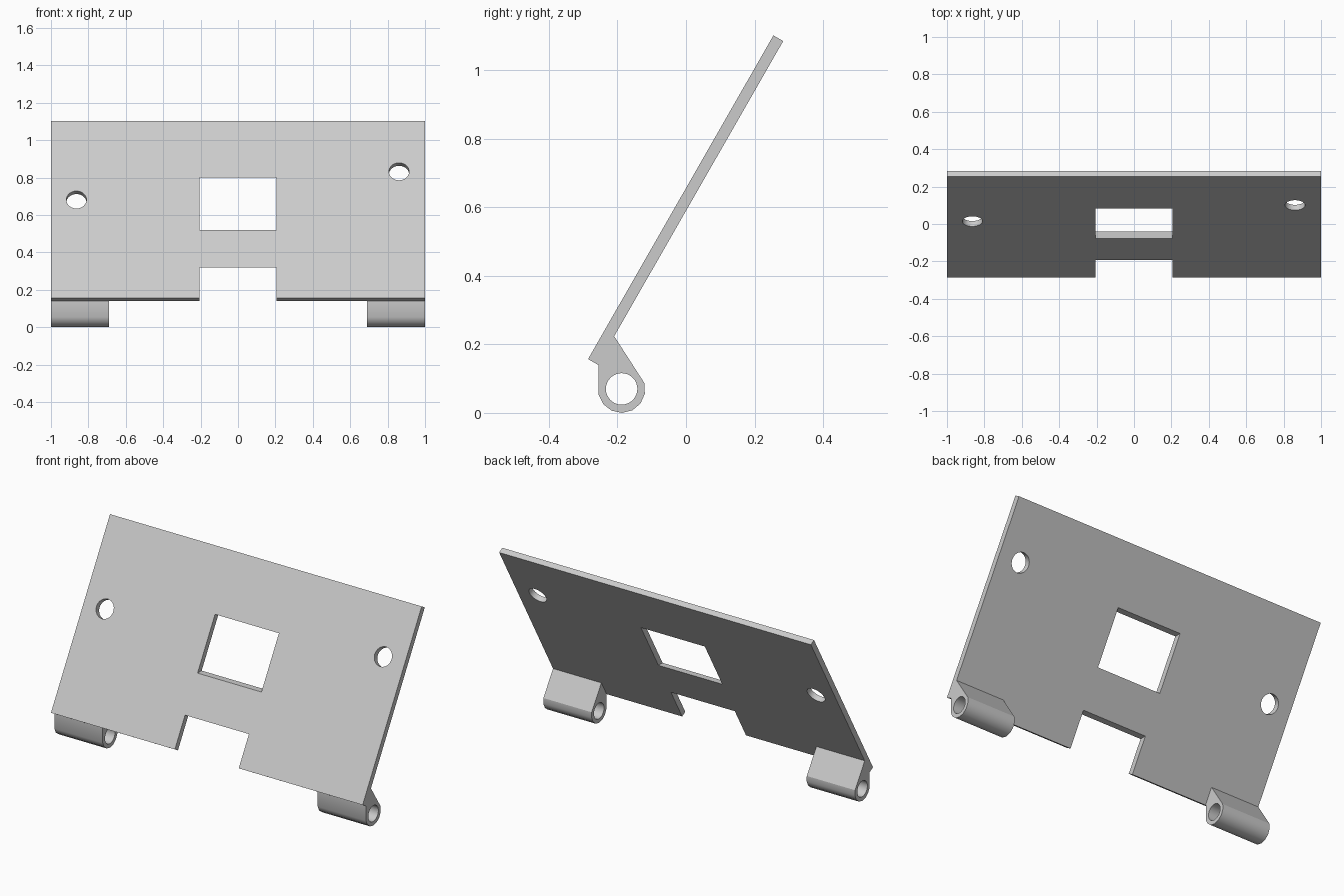
import bpy
import bmesh
from math import radians, sin, cos
from mathutils import Matrix

cube = bpy.data.objects.get("Cube")
if cube:
    bpy.data.objects.remove(cube, do_unlink=True)

grey = bpy.data.materials.new("light grey")
grey.use_nodes = True
grey.diffuse_color = (0.6, 0.6, 0.6, 1)
grey.node_tree.nodes["Principled BSDF"].inputs["Base Color"].default_value = (0.6, 0.6, 0.6, 1)


def add_object(name, bm):
    bmesh.ops.recalc_face_normals(bm, faces=bm.faces[:])
    mesh = bpy.data.meshes.new(name)
    bm.to_mesh(mesh)
    bm.free()
    mesh.materials.append(grey)
    obj = bpy.data.objects.new(name, mesh)
    bpy.context.collection.objects.link(obj)
    return obj


def prism(name, profile, x0, x1):
    """Extrude a (y, z) outline along x."""
    bm = bmesh.new()
    face = bm.faces.new([bm.verts.new((x0, y, z)) for y, z in profile])
    ext = bmesh.ops.extrude_face_region(bm, geom=[face])
    verts = [v for v in ext["geom"] if isinstance(v, bmesh.types.BMVert)]
    bmesh.ops.translate(bm, verts=verts, vec=(x1 - x0, 0, 0))
    return add_object(name, bm)


def cylinder(name, radius, depth, location, axis, angle):
    bm = bmesh.new()
    bmesh.ops.create_cone(bm, cap_ends=True, segments=32, radius1=radius, radius2=radius,
                          depth=depth,
                          matrix=Matrix.Translation(location) @ Matrix.Rotation(angle, 4, axis))
    return add_object(name, bm)


def activate(obj):
    bpy.ops.object.select_all(action='DESELECT')
    obj.select_set(True)
    bpy.context.view_layer.objects.active = obj


def cut(obj, cutter):
    cutter.hide_render = True
    mod = obj.modifiers.new("cut", 'BOOLEAN')
    mod.operation = 'DIFFERENCE'
    mod.solver = 'EXACT'
    mod.object = cutter
    activate(obj)
    bpy.ops.object.modifier_apply(modifier=mod.name)
    bpy.data.objects.remove(cutter, do_unlink=True)


def smooth(obj):
    activate(obj)
    bpy.ops.object.shade_smooth_by_angle(angle=radians(29))


# Leaning plate: thickness runs square to the slope
tilt = radians(60.2)
length, thick = 1.089, 0.033
front_y, front_z = -0.286, 0.157
up = (cos(tilt) * length, sin(tilt) * length)
back = (sin(tilt) * thick, -cos(tilt) * thick)
back_y, back_z = front_y + back[0], front_z + back[1]
plate = prism("plate", [(front_y, front_z), (front_y + up[0], front_z + up[1]),
                        (back_y + up[0], back_z + up[1]), (back_y, back_z)], -1, 1)

# Window and bottom notch, cut level from front to back
for name, z0, z1 in (("window_cutter", 0.52, 0.80), ("notch_cutter", -0.1, 0.32)):
    cut(plate, prism(name, [(-1, z0), (1, z0), (1, z1), (-1, z1)], -0.205, 0.205))

# Two screw holes, drilled square to the plate
for x, z in ((-0.864, 0.681), (0.861, 0.832)):
    y = front_y + (z - front_z) * cos(tilt) / sin(tilt)
    cut(plate, cylinder("hole_cutter", 0.054, 0.3, (x, y, z), 'X', tilt))
smooth(plate)

# Hinge lugs: rounded below, tapering up to the back of the plate
cy, cz, radius = -0.188, 0.069, 0.069
rise = 0.096
outline = [(back_y + rise * cos(tilt), back_z + rise * sin(tilt)), (back_y, back_z),
           (cy - radius * cos(radians(13)), back_z)]
outline += [(cy + radius * cos(radians(a)), cz + radius * sin(radians(a)))
            for a in (193 + 26 * i for i in range(8))]
for name, x0, x1 in (("right_hinge_lug", -1, -0.69), ("left_hinge_lug", 0.69, 1)):
    lug = prism(name, outline, x0, x1)
    cut(lug, cylinder("bore_cutter", 0.046, 1, ((x0 + x1) / 2, cy, cz + 0.001), 'Y', radians(90)))
    smooth(lug)
